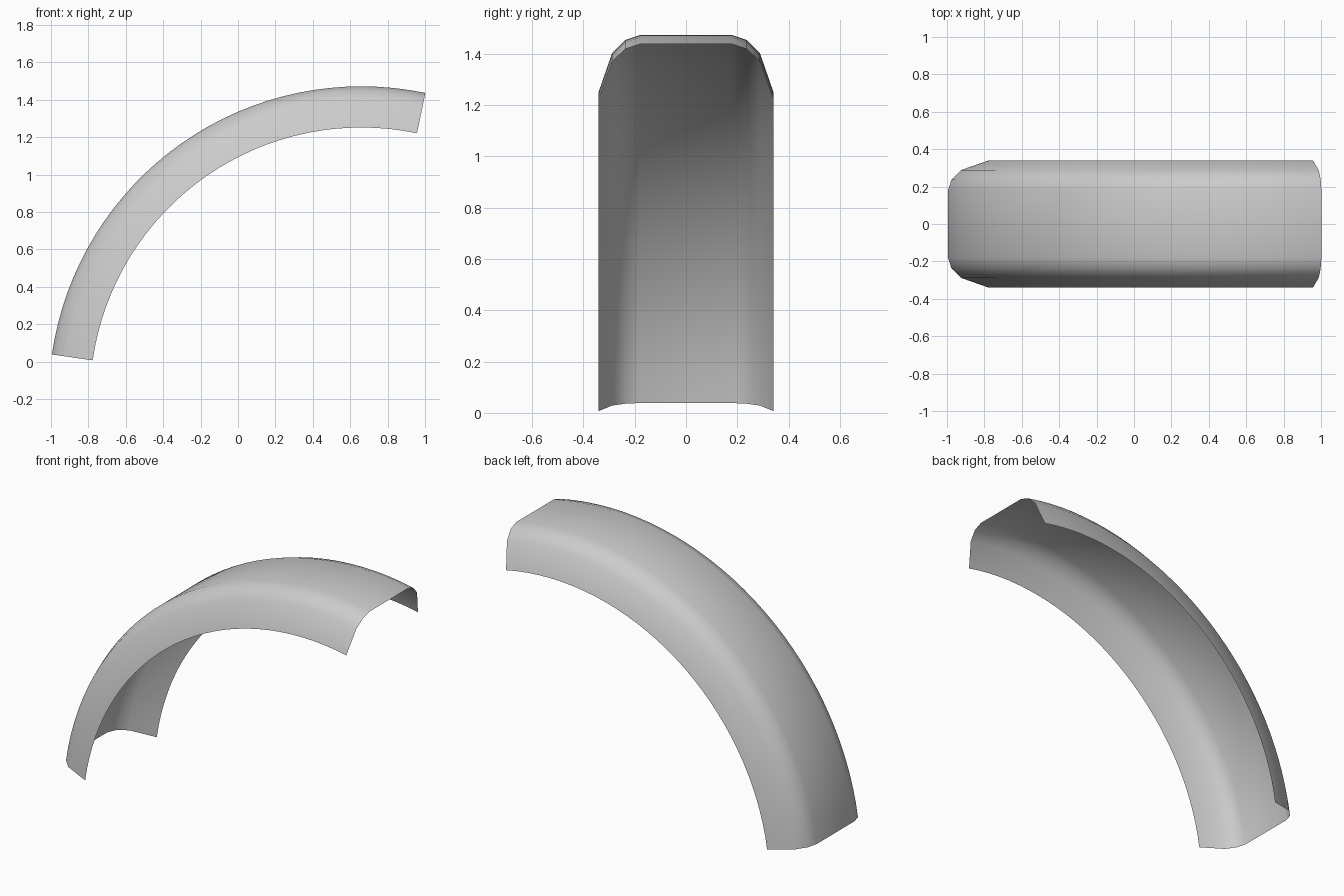
import bpy
import bmesh
from math import radians, sin, cos
from mathutils import Vector

cube = bpy.data.objects.get("Cube")
if cube:
    bpy.data.objects.remove(cube, do_unlink=True)

# Arc that the fender follows
CENTRE = Vector((0.66, 0, -0.2))
RADIUS = 1.672
START, END = radians(171.8), radians(78.2)
STEPS = 32

# Half cross-section: distance from the middle, depth below the crown
half = [(0.34, 0.22), (0.288, 0.07), (0.237, 0.019), (0.18, 0)]
section = [(-y, d) for y, d in half] + [(y, d) for y, d in reversed(half)]

# Grey painted metal
paint = bpy.data.materials.new("light_grey_metal")
paint.use_nodes = True
colour = (0.6, 0.6, 0.6, 1)
paint.diffuse_color = colour
paint.node_tree.nodes["Principled BSDF"].inputs["Base Color"].default_value = colour

# Fender sheet: the open cross-section swept along the arc
bm = bmesh.new()
rows = []
for i in range(STEPS + 1):
    a = START + (END - START) * i / STEPS
    out = Vector((cos(a), 0, sin(a)))
    rows.append([bm.verts.new(CENTRE + out * (RADIUS - d) + Vector((0, y, 0)))
                 for y, d in section])
for r, s in zip(rows, rows[1:]):
    for j in range(len(section) - 1):
        bm.faces.new((r[j], s[j], s[j + 1], r[j + 1])).smooth = True

mesh = bpy.data.meshes.new("fender")
bm.to_mesh(mesh)
bm.free()
mesh.materials.append(paint)
fender = bpy.data.objects.new("fender", mesh)
bpy.context.collection.objects.link(fender)
